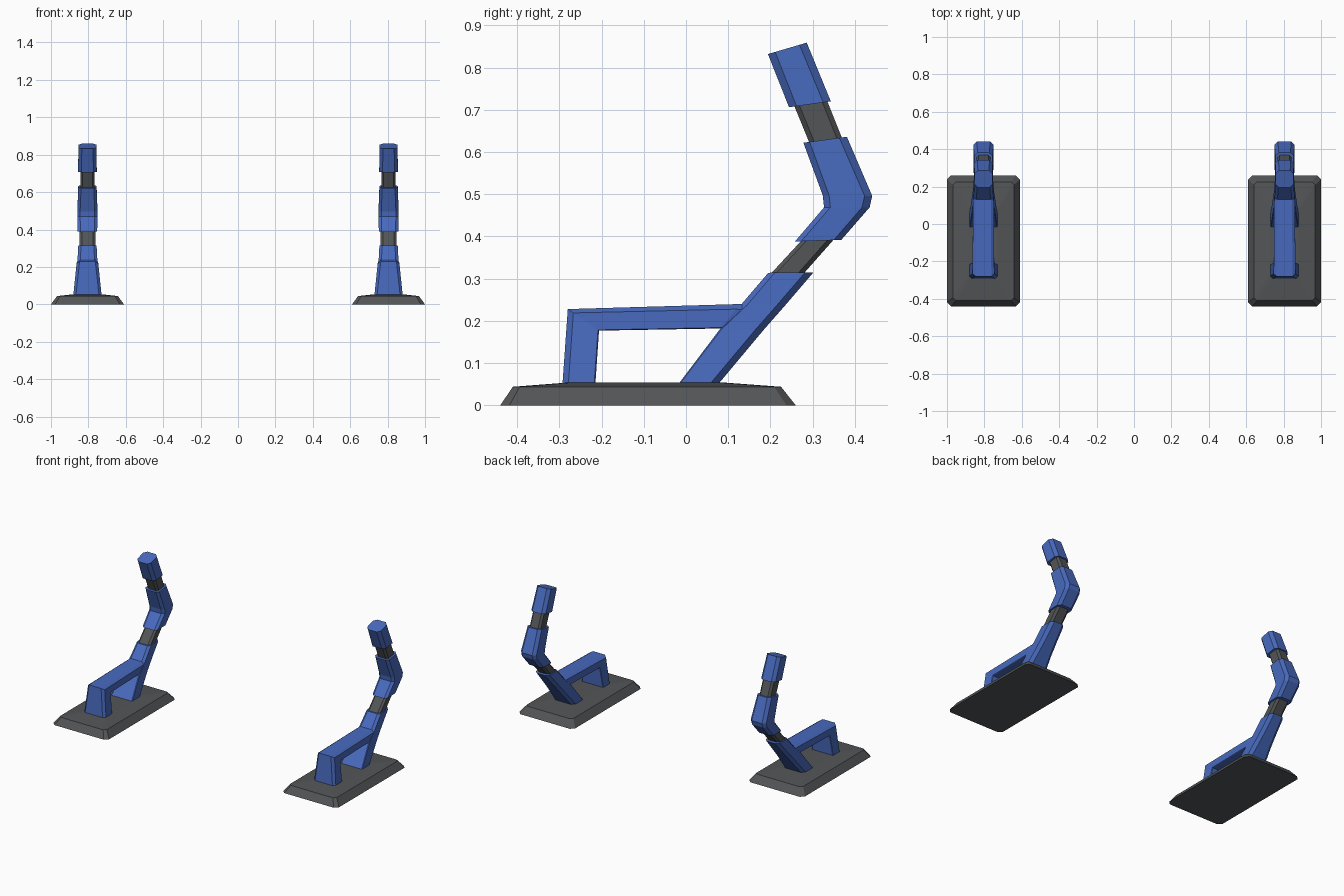
import bpy
import bmesh
from mathutils import Vector

cube = bpy.data.objects.get("Cube")
if cube:
    bpy.data.objects.remove(cube, do_unlink=True)


def make_material(name, colour):
    mat = bpy.data.materials.new(name)
    mat.use_nodes = True
    mat.diffuse_color = colour
    bsdf = next(n for n in mat.node_tree.nodes if n.type == 'BSDF_PRINCIPLED')
    bsdf.inputs["Base Color"].default_value = colour
    return mat


BLUE = make_material("blue_shell", (0.065, 0.145, 0.52, 1))
GREY = make_material("dark_grey", (0.085, 0.09, 0.095, 1))
SPACING = 0.805


def loft(name, rings, mat, side):
    """Join rings of equal point count into a closed flat-faced solid."""
    bm = bmesh.new()
    loops = [[bm.verts.new(p) for p in ring] for ring in rings]
    n = len(loops[0])
    for a, b in zip(loops, loops[1:]):
        for i in range(n):
            j = (i + 1) % n
            bm.faces.new((a[i], a[j], b[j], b[i]))
    bm.faces.new(loops[0])
    bm.faces.new(loops[-1])
    bmesh.ops.recalc_face_normals(bm, faces=bm.faces)
    mesh = bpy.data.meshes.new(name)
    bm.to_mesh(mesh)
    bm.free()
    mesh.materials.append(mat)
    obj = bpy.data.objects.new(name, mesh)
    obj.location.x = side * SPACING
    bpy.context.collection.objects.link(obj)
    return obj


def section(front, back, half, cf, cb):
    """Chamfered box section between a front and a back point in the yz plane."""
    f, b = Vector((0, *front)), Vector((0, *back))
    d = (b - f).normalized()
    x = Vector((1, 0, 0))
    right = [f + x * (half - cf), f + d * cf + x * half,
             b - d * cb + x * half, b + x * (half - cb)]
    return right + [Vector((-p.x, p.y, p.z)) for p in reversed(right)]


def plate_ring(half_x, y0, y1, z, c):
    """Rectangle with cut corners at height z."""
    h = half_x
    return [(h - c, y0, z), (h, y0 + c, z), (h, y1 - c, z), (h - c, y1, z),
            (c - h, y1, z), (-h, y1 - c, z), (-h, y0 + c, z), (c - h, y0, z)]


# Each station: front point, back point, half width, front and back chamfer
PARTS = {
    "lower_arm": (BLUE, [
        ((-0.022, 0.045), (0.072, 0.045), 0.075, 0.003, 0.02),
        ((0.08, 0.18), (0.185, 0.18), 0.058, 0.004, 0.02),
        ((0.13, 0.238), (0.236, 0.238), 0.053, 0.015, 0.02),
        ((0.195, 0.314), (0.302, 0.315), 0.049, 0.015, 0.02)]),
    "front_leg_and_bar": (BLUE, [
        ((-0.293, 0.045), (-0.215, 0.045), 0.076, 0.014, 0.003),
        ((-0.28, 0.228), (-0.206, 0.177), 0.058, 0.016, 0.003),
        ((0.13, 0.24), (0.08, 0.182), 0.056, 0.016, 0.003),
        ((0.17, 0.235), (0.13, 0.183), 0.048, 0.016, 0.003)]),
    "lower_joint": (GREY, [
        ((0.19, 0.3), (0.268, 0.3), 0.042, 0.012, 0.014),
        ((0.287, 0.405), (0.361, 0.405), 0.042, 0.012, 0.014)]),
    "elbow": (BLUE, [
        ((0.258, 0.388), (0.368, 0.392), 0.052, 0.015, 0.018),
        ((0.327, 0.469), (0.435, 0.469), 0.054, 0.015, 0.018),
        ((0.324, 0.497), (0.441, 0.496), 0.054, 0.015, 0.018),
        ((0.278, 0.622), (0.381, 0.636), 0.049, 0.015, 0.018)]),
    "upper_joint": (GREY, [
        ((0.295, 0.615), (0.372, 0.627), 0.038, 0.012, 0.012),
        ((0.252, 0.72), (0.33, 0.732), 0.038, 0.012, 0.012)]),
    "top_segment": (BLUE, [
        ((0.244, 0.706), (0.343, 0.72), 0.05, 0.018, 0.018),
        ((0.194, 0.832), (0.286, 0.859), 0.048, 0.018, 0.018)]),
}

for label, side in (("left", 1), ("right", -1)):
    # Sloped foot plate with a slightly raised middle
    loft(label + "_foot_plate", [
        plate_ring(0.195, -0.44, 0.26, 0, 0.022),
        plate_ring(0.163, -0.41, 0.225, 0.044, 0.016),
        plate_ring(0.075, -0.28, 0.09, 0.054, 0.01)], GREY, side)
    # Bent arm, its joints and the bracing leg
    for name, (mat, stations) in PARTS.items():
        loft(label + "_" + name, [section(*s) for s in stations], mat, side)
